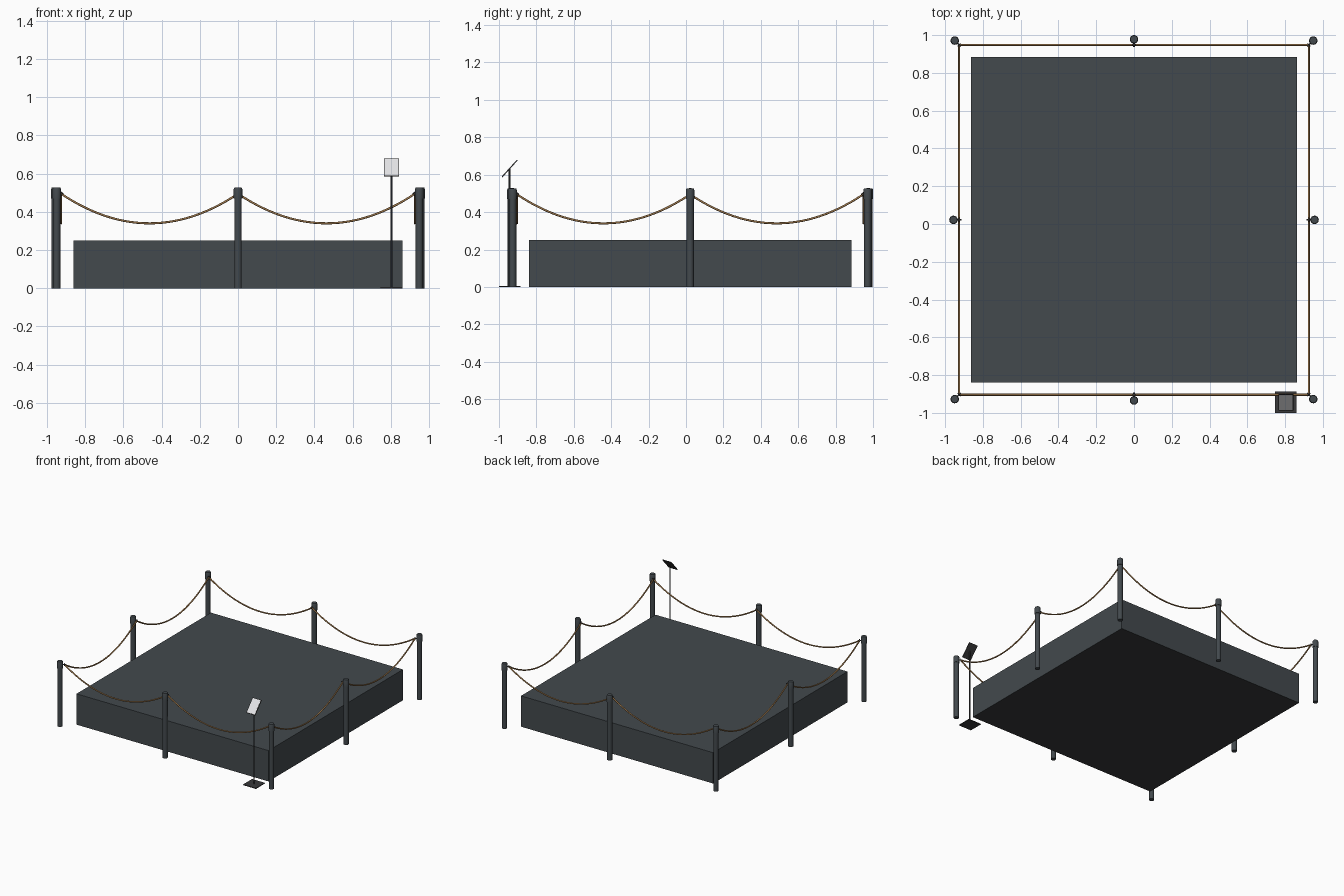
import bpy, bmesh, math
from mathutils import Vector, Matrix

cube = bpy.data.objects.get("Cube")
if cube:
    bpy.data.objects.remove(cube, do_unlink=True)

CY = 0.022      # the enclosure sits slightly behind the origin
ROPE = 0.926    # half size of the rope square
HOOK_Z = 0.495


def material(name, rgb):
    m = bpy.data.materials.new(name)
    m.use_nodes = True
    m.diffuse_color = (*rgb, 1)
    m.node_tree.nodes["Principled BSDF"].inputs["Base Color"].default_value = (*rgb, 1)
    return m


slate = material("slate grey", (0.056, 0.067, 0.075))
black = material("black metal", (0.04, 0.04, 0.042))
tan = material("tan rope", (0.40, 0.22, 0.085))
white = material("paper white", (0.80, 0.80, 0.82))


def finish(name, bm, *mats, smooth=False):
    bmesh.ops.recalc_face_normals(bm, faces=bm.faces)
    mesh = bpy.data.meshes.new(name)
    bm.to_mesh(mesh)
    bm.free()
    for m in mats:
        mesh.materials.append(m)
    ob = bpy.data.objects.new(name, mesh)
    bpy.context.collection.objects.link(ob)
    if smooth:
        bpy.ops.object.select_all(action='DESELECT')
        ob.select_set(True)
        bpy.context.view_layer.objects.active = ob
        bpy.ops.object.shade_smooth_by_angle(angle=math.radians(35))
    return ob


def box(name, size, loc, mat, tilt=0.0):
    bm = bmesh.new()
    bmesh.ops.create_cube(bm, size=1, matrix=Matrix.Diagonal((*size, 1)))
    ob = finish(name, bm, mat)
    ob.location = loc
    ob.rotation_euler.x = tilt
    return ob


def lathe(name, profile, loc, mat, sides=16):
    bm = bmesh.new()
    verts = [bm.verts.new((r, 0, z)) for r, z in profile]
    edges = [bm.edges.new(pair) for pair in zip(verts, verts[1:])]
    bmesh.ops.spin(bm, geom=verts + edges, cent=(0, 0, 0), axis=(0, 0, 1),
                   angle=math.tau, steps=sides)
    bmesh.ops.remove_doubles(bm, verts=bm.verts, dist=0.0001)
    ob = finish(name, bm, mat, smooth=True)
    ob.location = loc
    return ob


def tube(name, points, radius, mat, closed=False):
    curve = bpy.data.curves.new(name, 'CURVE')
    curve.dimensions = '3D'
    curve.bevel_depth = radius
    curve.bevel_resolution = 2
    curve.use_fill_caps = True
    spline = curve.splines.new('POLY')
    spline.points.add(len(points) - 1)
    for p, co in zip(spline.points, points):
        p.co = (*co, 1)
    spline.use_cyclic_u = closed
    curve.materials.append(mat)
    ob = bpy.data.objects.new(name, curve)
    bpy.context.collection.objects.link(ob)
    bpy.ops.object.select_all(action='DESELECT')
    ob.select_set(True)
    bpy.context.view_layer.objects.active = ob
    bpy.ops.object.convert(target='MESH')
    bpy.ops.object.shade_smooth_by_angle(angle=math.radians(50))


# Platform with a dark underside
platform = box("platform", (1.724, 1.724, 0.25), (0, CY, 0.125), slate)
platform.data.materials.append(black)
for f in platform.data.polygons:
    f.material_index = 1 if f.normal.z < -0.5 else 0

# Posts, caps, hooks and rings around the square
post_profile = [(0, 0), (0.0195, 0), (0.0195, 0.48), (0, 0.48)]
cap_profile = [(0, 0.47), (0.0225, 0.47), (0.0225, 0.518), (0.019, 0.527), (0, 0.528)]
stations = [(-1, -1), (0, -1), (1, -1), (1, 0), (1, 1), (0, 1), (-1, 1), (-1, 0)]
anchors = []
for sx, sy in stations:
    reach = 0.949 if sx and sy else 0.956
    base = Vector((sx * reach, CY + sy * reach, 0))
    lathe("post", post_profile, base, slate)
    lathe("post_cap", cap_profile, base, slate)
    anchor = Vector((sx * ROPE, CY + sy * ROPE, HOOK_Z))
    anchors.append(anchor)
    inward = Vector((-sx, -sy, 0)).normalized()
    start = Vector((base.x, base.y, HOOK_Z))
    tube("hook", [start, anchor + inward * 0.012], 0.004, black)
    side = Vector((-inward.y, inward.x, 0))
    ring = [anchor + side * 0.009 * math.cos(a) + Vector((0, 0, 0.009 * math.sin(a)))
            for a in (math.tau * i / 12 for i in range(12))]
    tube("hook_ring", ring, 0.0025, black, closed=True)

# Sagging ropes between neighbouring anchors
STEPS = 28
for a, b in zip(anchors, anchors[1:] + anchors[:1]):
    points = []
    for i in range(STEPS + 1):
        t = i / STEPS
        sag = 0.155 * 4 * t * (1 - t)
        points.append(a.lerp(b, t) - Vector((0, 0, sag)))
    tube("rope", points, 0.0055, tan)

# Information stand: foot plate, pole, tilted board and paper
SX, SY, BOARD_Z = 0.804, -0.943, 0.632
TILT = math.radians(48)
box("stand_foot", (0.115, 0.115, 0.006), (SX, SY, 0.003), black)
lathe("stand_pole", [(0, 0), (0.005, 0), (0.005, BOARD_Z), (0, BOARD_Z)],
      (SX, SY, 0), black, sides=12)
box("stand_board", (0.08, 0.124, 0.005), (SX, SY, BOARD_Z), black, TILT)
normal = Vector((0, -math.sin(TILT), math.cos(TILT)))
box("stand_paper", (0.072, 0.116, 0.002),
    Vector((SX, SY, BOARD_Z)) + normal * 0.003, white, TILT)
